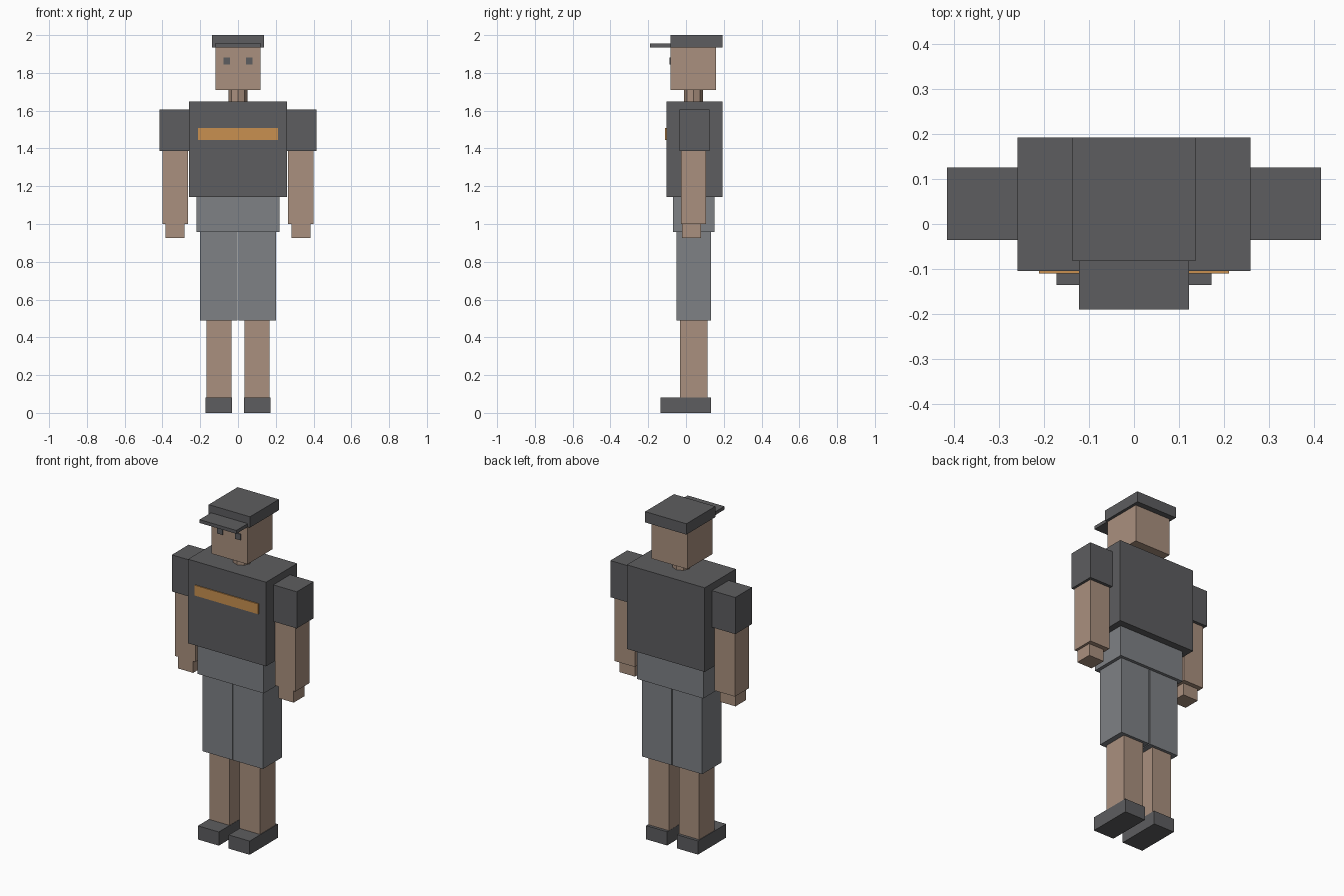
import bpy, bmesh
from mathutils import Vector

if "Cube" in bpy.data.objects:
    bpy.data.objects.remove(bpy.data.objects["Cube"])


def material(name, rgb):
    m = bpy.data.materials.new(name)
    m.diffuse_color = (*rgb, 1)
    m.use_nodes = True
    m.node_tree.nodes["Principled BSDF"].inputs["Base Color"].default_value = m.diffuse_color
    return m


SKIN = material("skin", (0.40, 0.28, 0.21))
DARK = material("dark_cloth", (0.11, 0.11, 0.115))
SHORTS = material("shorts_cloth", (0.21, 0.22, 0.235))
ORANGE = material("orange", (0.58, 0.28, 0.08))


def finish(name, bm, mat):
    me = bpy.data.meshes.new(name)
    bm.to_mesh(me)
    bm.free()
    me.materials.append(mat)
    ob = bpy.data.objects.new(name, me)
    bpy.context.collection.objects.link(ob)
    return ob


def box(name, x, y, z, mat):
    """Box from (min, max) ranges."""
    bm = bmesh.new()
    bmesh.ops.create_cube(bm, size=1)
    bmesh.ops.scale(bm, verts=bm.verts, vec=Vector([r[1] - r[0] for r in (x, y, z)]))
    bmesh.ops.translate(bm, verts=bm.verts, vec=Vector([sum(r) / 2 for r in (x, y, z)]))
    return finish(name, bm, mat)


def centred(name, half, y, z, mat):
    return box(name, (-half, half), y, z, mat)


def pair(name, x, y, z, mat):
    box("right_" + name, (-x[1], -x[0]), y, z, mat)
    box("left_" + name, x, y, z, mat)


# Head and cap
centred("head", 0.12, (-0.081, 0.158), (1.71, 1.95), SKIN)
centred("cap", 0.137, (-0.082, 0.192), (1.935, 2.0), DARK)
centred("cap_brim", 0.122, (-0.19, -0.07), (1.935, 1.955), DARK)
pair("eye", (0.042, 0.078), (-0.088, -0.075), (1.845, 1.881), DARK)

# Eight-sided neck
bm = bmesh.new()
bmesh.ops.create_cone(bm, cap_ends=True, segments=8, radius1=0.05, radius2=0.05, depth=0.08)
bmesh.ops.translate(bm, verts=bm.verts, vec=Vector((0, 0.04, 1.68)))
finish("neck", bm, SKIN)

# Shirt with chest stripe
centred("torso", 0.259, (-0.104, 0.192), (1.143, 1.648), DARK)
centred("chest_stripe", 0.211, (-0.11, -0.1), (1.445, 1.507), ORANGE)

# Arms
pair("sleeve", (0.257, 0.415), (-0.035, 0.125), (1.386, 1.606), DARK)
pair("forearm", (0.265, 0.4), (-0.027, 0.107), (1.0, 1.39), SKIN)
pair("hand", (0.283, 0.385), (-0.021, 0.08), (0.927, 1.0), SKIN)

# Shorts, legs and shoes
centred("hips", 0.22, (-0.07, 0.15), (0.957, 1.143), SHORTS)
pair("shorts_leg", (0.003, 0.2), (-0.05, 0.132), (0.49, 0.958), SHORTS)
pair("shin", (0.034, 0.168), (-0.032, 0.115), (0.08, 0.49), SKIN)
pair("shoe", (0.033, 0.172), (-0.135, 0.132), (0.0, 0.082), DARK)
